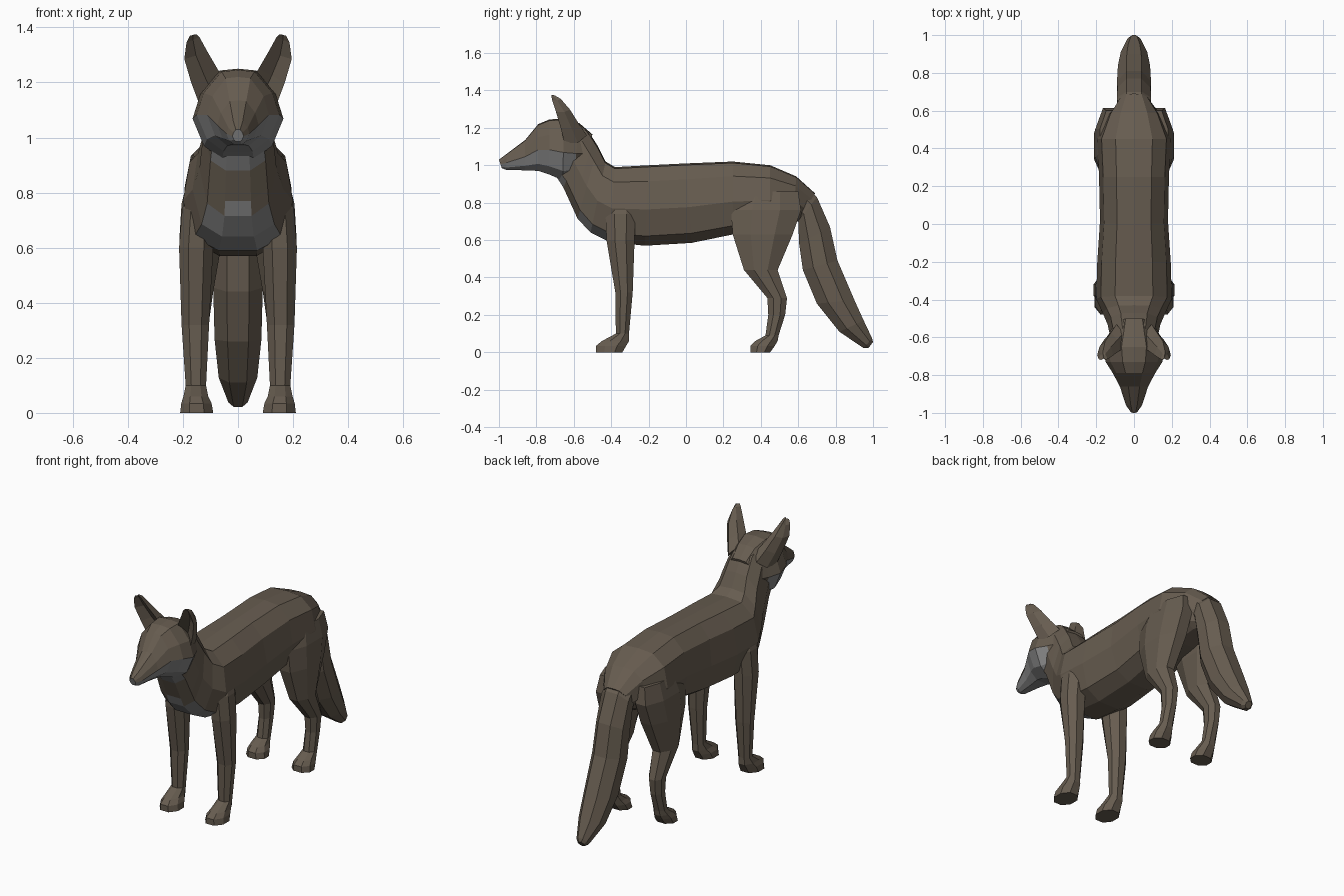
import bpy, bmesh


def material(name, rgb):
    m = bpy.data.materials.new(name)
    m.diffuse_color = (*rgb, 1)
    return m


BROWN = material("brown fur", (0.135, 0.108, 0.08))
GREY = material("pale grey fur", (0.24, 0.24, 0.24))


def loft_rings(name, rings, rule=None):
    """Skin a list of point rings, cap both ends, colour faces by a rule."""
    bm = bmesh.new()
    vs = [[bm.verts.new(p) for p in r] for r in rings]
    n = len(vs[0])
    for a, b in zip(vs, vs[1:]):
        for j in range(n):
            k = (j + 1) % n
            bm.faces.new((a[j], a[k], b[k], b[j]))
    bm.faces.new(vs[0])
    bm.faces.new(vs[-1])
    bmesh.ops.recalc_face_normals(bm, faces=bm.faces)
    if rule:
        for f in bm.faces:
            f.material_index = int(rule(f.calc_center_median(), f.normal))
    me = bpy.data.meshes.new(name)
    bm.to_mesh(me)
    bm.free()
    me.materials.append(BROWN)
    me.materials.append(GREY)
    ob = bpy.data.objects.new(name, me)
    bpy.context.collection.objects.link(ob)
    return ob


def loft(name, secs, profile, rule=None):
    """Sections: (y, z of first edge, y, z of second edge, half width, centre x).
    Profile: (share of half width, share of way from first to second edge)."""
    full = profile + [(-f, t) for f, t in reversed(profile) if f]
    rings = [[(cx + f * w, ya + (yb - ya) * t, za + (zb - za) * t) for f, t in full]
             for ya, za, yb, zb, w, cx in secs]
    return loft_rings(name, rings, rule)


BODY = [(0, 0), (.5, .02), (.88, .2), (1, .55), (.8, .88), (.35, 1)]
HEAD = [(0, 0), (.4, .02), (.83, .28), (1, .55), (.75, .85), (.35, 1)]
OCT = [(.45, 0), (1, .3), (1, .7), (.45, 1)]


# torso and neck, with pale chest and throat
def chest_rule(c, n):
    chest = c.z < .757 and c.y < -.41 and abs(c.x) < .12
    throat = .85 < c.z < .97 and c.y < -.58 and abs(c.x) < .09
    return n.z < .3 and (chest or throat)


loft("body", [
    (.69, .85, .60, .70, .08, 0), (.59, .94, .57, .69, .14, 0),
    (.45, 1.0, .45, .66, .195, 0), (.25, 1.02, .25, .63, .185, 0),
    (0, 1.01, .03, .585, .18, 0), (-.2, 1.0, -.22, .57, .195, 0),
    (-.38, .99, -.41, .59, .2, 0), (-.43, 1.02, -.51, .64, .165, 0),
    (-.47, 1.10, -.58, .715, .14, 0), (-.495, 1.14, -.605, .77, .135, 0),
    (-.53, 1.19, -.655, .88, .125, 0), (-.6, 1.22, -.70, .95, .115, 0),
], BODY, chest_rule)

# head with pale lower face
loft("head", [
    (-.5, 1.165, -.56, .98, .11, 0), (-.57, 1.225, -.6, .93, .135, 0),
    (-.65, 1.25, -.66, .92, .165, 0), (-.73, 1.245, -.73, .95, .15, 0),
    (-.79, 1.22, -.79, .97, .112, 0), (-.86, 1.135, -.86, .973, .075, 0),
    (-.96, 1.06, -.96, .975, .042, 0), (-1.0, 1.03, -.985, .985, .02, 0),
], HEAD, lambda c, n: c.y < -.61 and n.z < .0 and c.z < 1.06)

# tail
loft("tail", [
    (.58, .94, .57, .74, .08, 0), (.70, .83, .60, .70, .09, 0),
    (.77, .67, .605, .58, .088, 0), (.81, .49, .625, .44, .09, 0),
    (.90, .28, .70, .26, .085, 0), (.95, .17, .82, .11, .07, 0),
    (.995, .075, .95, .022, .035, 0), (1.0, .055, .975, .022, .02, 0),
], OCT)

# leg sections: z, front y, back y, half width, centre x
FRONT = [(.80, -.42, -.28, .05, .135), (.74, -.43, -.27, .058, .145),
         (.60, -.425, -.275, .062, .152), (.32, -.378, -.285, .05, .155),
         (.10, -.375, -.305, .037, .153), (.06, -.45, -.305, .045, .153),
         (.035, -.48, -.32, .055, .151), (0, -.48, -.34, .06, .15)]
HIND = [(.86, .28, .60, .06, .12), (.76, .24, .615, .075, .13),
        (.63, .25, .57, .078, .135), (.44, .31, .49, .058, .148),
        (.29, .435, .54, .042, .153), (.20, .44, .53, .036, .153),
        (.09, .425, .495, .037, .153), (.06, .37, .49, .045, .153),
        (.035, .345, .475, .055, .151), (0, .345, .45, .06, .15)]

for side, s in (("left", 1), ("right", -1)):
    for part, rows in (("front_leg", FRONT), ("hind_leg", HIND)):
        loft(f"{part}_{side}", [(a, z, b, z, w, s * cx) for z, a, b, w, cx in rows], OCT)

    # cupped ear: inner rim, dent, outer rim, back ridge
    rings = []
    for xi, xo, y, zi, zo, yb in ((.045, .14, -.65, 1.20, 1.12, -.53),
                                  (.075, .17, -.67, 1.25, 1.20, -.575),
                                  (.11, .195, -.695, 1.31, 1.285, -.62),
                                  (.14, .187, -.715, 1.365, 1.345, -.67),
                                  (.15, .175, -.72, 1.375, 1.37, -.70)):
        xm, zm, d = (xi + xo) / 2, (zi + zo) / 2, yb - y
        rings.append([(s * xi, y, zi), (s * xm, y + d * .35, zm), (s * xo, y, zo),
                      (s * (xo - .012), y + d * .6, zo), (s * xm, yb, zm),
                      (s * (xi + .012), y + d * .6, zi)])
    loft_rings(f"ear_{side}", rings)
